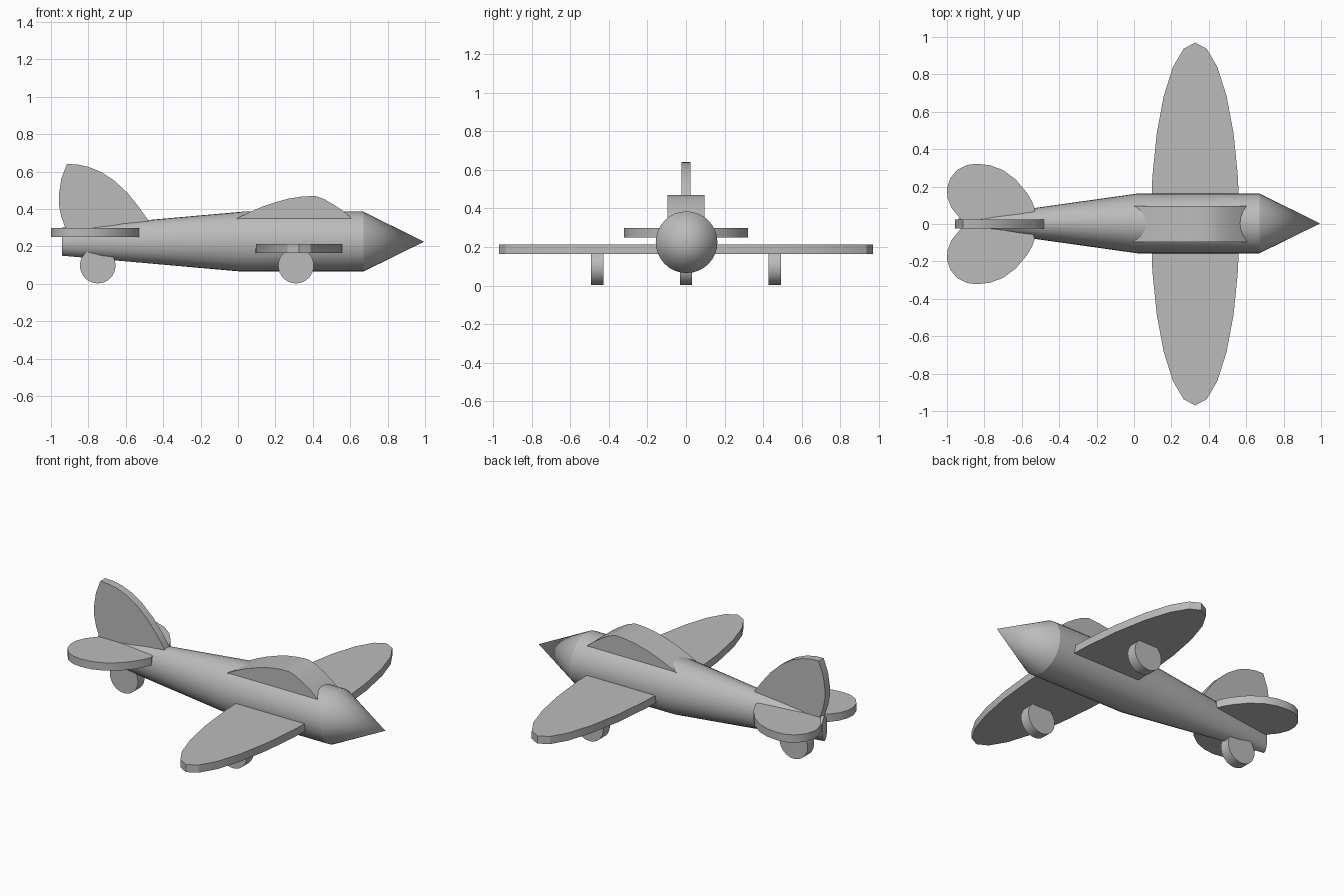
import bpy, bmesh, math
from mathutils import Vector

old = bpy.data.objects.get("Cube")
if old:
    bpy.data.objects.remove(old)

GREY = (0.5, 0.5, 0.5, 1)
paint = bpy.data.materials.new("plain grey")
paint.use_nodes = True
paint.diffuse_color = GREY
paint.node_tree.nodes["Principled BSDF"].inputs["Base Color"].default_value = GREY


def finish(name, bm, angle=30):
    bmesh.ops.recalc_face_normals(bm, faces=bm.faces)
    mesh = bpy.data.meshes.new(name)
    bm.to_mesh(mesh)
    bm.free()
    mesh.materials.append(paint)
    ob = bpy.data.objects.new(name, mesh)
    bpy.context.collection.objects.link(ob)
    bpy.ops.object.select_all(action="DESELECT")
    ob.select_set(True)
    bpy.context.view_layer.objects.active = ob
    bpy.ops.object.shade_smooth_by_angle(angle=math.radians(angle))
    return ob


def plate(name, outline, lo, hi, upright, angle=30):
    """Extrude an outline along y (upright) or along z (lying flat)."""
    bm = bmesh.new()
    verts = [bm.verts.new((a, lo, b) if upright else (a, b, lo)) for a, b in outline]
    face = bm.faces.new(verts)
    moved = bmesh.ops.extrude_face_region(bm, geom=[face])["geom"]
    step = Vector((0, hi - lo, 0)) if upright else Vector((0, 0, hi - lo))
    bmesh.ops.translate(bm, vec=step, verts=[v for v in moved if isinstance(v, bmesh.types.BMVert)])
    return finish(name, bm, angle)


def ellipse(cx, cy, rx, ry, n):
    return [(cx + rx * math.sin(math.tau * i / n), cy + ry * math.cos(math.tau * i / n))
            for i in range(n)]


# Fuselage: lofted rings, narrow upright oval at the tail, pointed nose
AXIS_Z = 0.225
bm = bmesh.new()
rings = []
for x, ry, rz in [(-0.94, 0.025, 0.075), (0.02, 0.16, 0.16), (0.67, 0.16, 0.16)]:
    rings.append([bm.verts.new((x, y, z)) for y, z in ellipse(0.003, AXIS_Z, ry, rz, 32)])
for a, b in zip(rings, rings[1:]):
    for i in range(32):
        j = (i + 1) % 32
        bm.faces.new((a[i], a[j], b[j], b[i]))
bm.faces.new(rings[0])
tip = bm.verts.new((0.995, 0.003, AXIS_Z))
for i in range(32):
    bm.faces.new((rings[-1][i], rings[-1][(i + 1) % 32], tip))
finish("fuselage", bm, 20)

# Wing: one elliptical slab through the body
plate("wing", ellipse(0.327, 0, 0.237, 0.97, 24), 0.165, 0.212, False, 14)

# Tailplane: rounded lobe mirrored across the body
lobe = [(-0.9, 0), (-0.93, 0.03), (-0.975, 0.085), (-0.997, 0.14), (-1.0, 0.19),
        (-0.982, 0.245), (-0.945, 0.29), (-0.895, 0.315), (-0.84, 0.322),
        (-0.77, 0.314), (-0.7, 0.288), (-0.63, 0.236), (-0.575, 0.17),
        (-0.545, 0.12), (-0.53, 0.08), (-0.56, 0)]
tail = plate("tailplane", lobe, 0.25, 0.298, False)
mirror = tail.modifiers.new("other side", "MIRROR")
mirror.use_axis = (False, True, False)

# Fin: curved leading edge, slightly bowed trailing edge
fin = [(-0.92, 0.27), (-0.922, 0.295), (-0.945, 0.36), (-0.957, 0.42), (-0.957, 0.48),
       (-0.945, 0.56), (-0.915, 0.64), (-0.86, 0.638), (-0.8, 0.625), (-0.73, 0.597),
       (-0.66, 0.55), (-0.59, 0.485), (-0.53, 0.41), (-0.482, 0.342), (-0.47, 0.27)]
plate("fin", fin, -0.024, 0.024, True)

# Canopy: side profile extruded across the body
canopy = [(0.03, 0.3), (-0.005, 0.35), (0.06, 0.382), (0.13, 0.412), (0.2, 0.436),
          (0.27, 0.455), (0.34, 0.466), (0.41, 0.47), (0.46, 0.453), (0.51, 0.424),
          (0.56, 0.391), (0.605, 0.353), (0.57, 0.3)]
plate("canopy", canopy, -0.096, 0.096, True)

# Wheels: two under the wing, one under the tail
for name, x, y in [("wheel_front_side", 0.31, -0.46), ("wheel_back_side", 0.31, 0.46),
                   ("tail_wheel", -0.75, 0)]:
    plate(name, ellipse(x, 0.097, 0.095, 0.095, 32), y - 0.032, y + 0.032, True)
